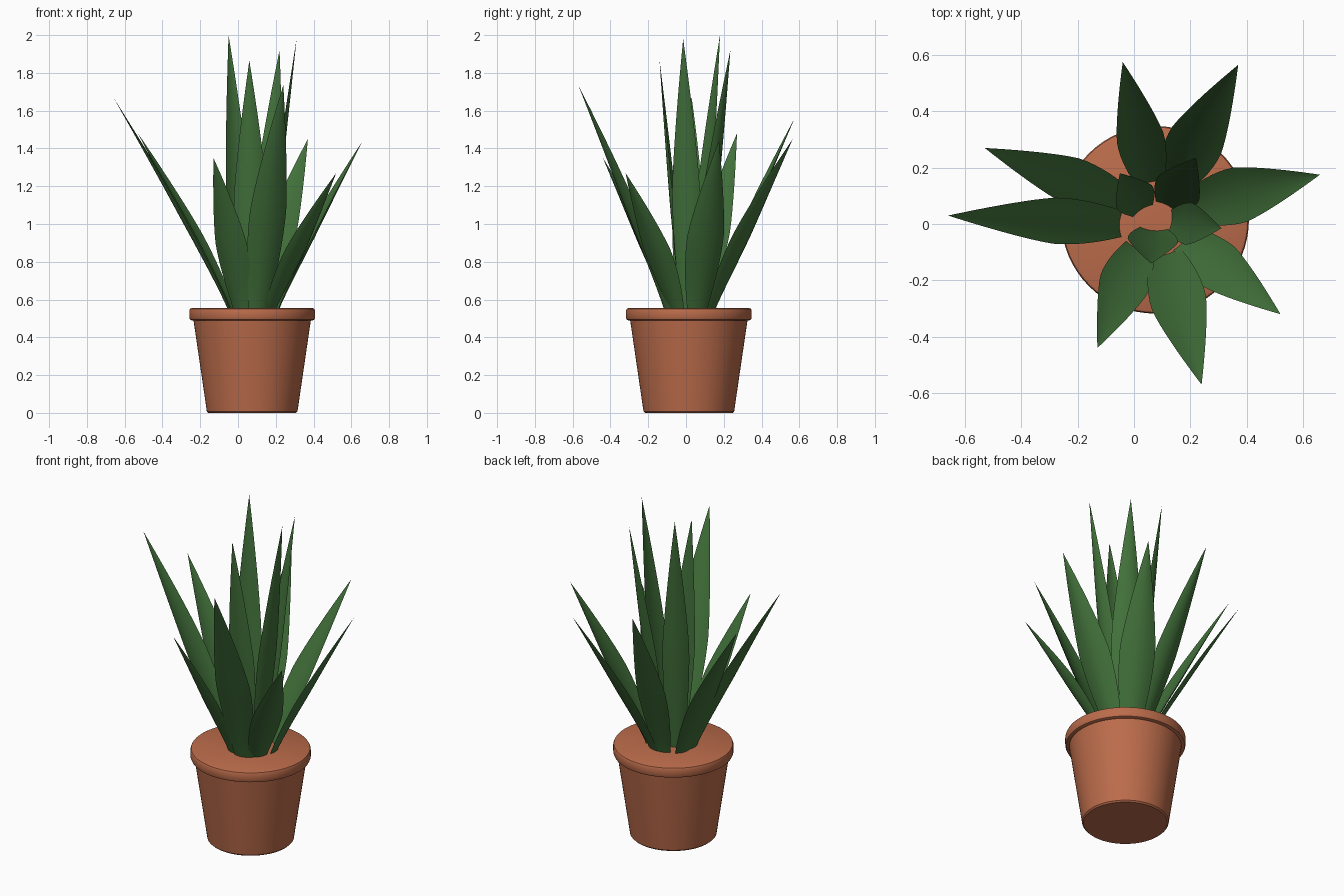
import bpy, bmesh, math
from mathutils import Vector

cube = bpy.data.objects.get("Cube")
if cube:
    bpy.data.objects.remove(cube, do_unlink=True)


def material(name, rgb):
    m = bpy.data.materials.new(name)
    m.use_nodes = True
    m.diffuse_color = (*rgb, 1)
    bsdf = next(n for n in m.node_tree.nodes if n.type == "BSDF_PRINCIPLED")
    bsdf.inputs["Base Color"].default_value = (*rgb, 1)
    bsdf.inputs["Roughness"].default_value = 0.7
    return m


terracotta = material("terracotta", (0.50, 0.15, 0.07))
leaf_green = material("leaf green", (0.053, 0.162, 0.042))
POT_CENTRE = Vector((0.075, 0.015, 0))


def finish(name, bm, mat, angle):
    bmesh.ops.remove_doubles(bm, verts=bm.verts, dist=0.0003)
    bmesh.ops.recalc_face_normals(bm, faces=bm.faces)
    mesh = bpy.data.meshes.new(name)
    bm.to_mesh(mesh)
    bm.free()
    mesh.materials.append(mat)
    obj = bpy.data.objects.new(name, mesh)
    bpy.context.collection.objects.link(obj)
    bpy.ops.object.select_all(action="DESELECT")
    obj.select_set(True)
    bpy.context.view_layer.objects.active = obj
    bpy.ops.object.shade_smooth_by_angle(angle=math.radians(angle))
    return obj


def lathe(name, profile, mat):
    """Turn a radius/height profile around the pot axis."""
    bm = bmesh.new()
    verts = [bm.verts.new(POT_CENTRE + Vector((r, 0, z))) for r, z in profile]
    edges = [bm.edges.new(pair) for pair in zip(verts, verts[1:])]
    bmesh.ops.spin(bm, geom=verts + edges, cent=POT_CENTRE, axis=(0, 0, 1),
                   angle=math.tau, steps=64, use_merge=True)
    return finish(name, bm, mat, 35)


# Tapered pot and rounded rim with closed top
lathe("pot_body", [(0, 0), (0.232, 0), (0.24, 0.008), (0.312, 0.5), (0, 0.5)], terracotta)
lathe("pot_rim", [(0, 0.49), (0.32, 0.49), (0.329, 0.494), (0.333, 0.503),
                  (0.333, 0.542), (0.329, 0.551), (0.32, 0.555), (0, 0.555)], terracotta)


def blade_width(t):
    """Narrow foot, broad middle, long pointed tip."""
    peak = 0.43
    if t < peak:
        return 0.52 + 0.48 * math.sin(t / peak * math.pi / 2)
    return 1 - ((t - peak) / (1 - peak)) ** 1.3


def leaf(name, base, tip, width, bend, rows=18, cols=8):
    """Cupped pointed blade with a crescent cross-section."""
    foot, end = Vector((*base, 0.53)), Vector(tip)
    span = end - foot
    lean = Vector((span.x, span.y, 0)).normalized()
    side = Vector((-lean.y, lean.x, 0))
    outward = side.cross(span).normalized()
    if outward.dot(lean) < 0:
        outward.negate()
    bm = bmesh.new()
    rings = []
    for i in range(rows + 1):
        t = i / rows
        centre = foot + span * t
        flat = t ** bend - t
        centre += Vector((span.x, span.y, 0)) * flat
        half = width / 2 * max(blade_width(t), 0)
        ring = []
        # Outer surface runs across, inner surface runs back
        for k in range(2 * cols):
            u = -1 + 2 * k / cols if k <= cols else 3 - 2 * k / cols
            depth = 0.30 if k <= cols else 0.18
            offset = half * (depth * (1 - u * u) - 0.15)
            ring.append(bm.verts.new(centre + side * half * u + outward * offset))
        rings.append(ring)
    for a, b in zip(rings, rings[1:]):
        for k in range(2 * cols):
            n = (k + 1) % (2 * cols)
            bm.faces.new((a[k], a[n], b[n], b[k]))
    bm.faces.new(rings[0])
    return finish(name, bm, leaf_green, 40)


# Outer ring of spreading leaves: foot, tip, width
outer = [
    ((0.06, 0.14), (-0.04, 0.575, 1.56), 0.17),
    ((0.13, 0.13), (0.37, 0.565, 1.45), 0.20),
    ((0.20, 0.06), (0.66, 0.175, 1.44), 0.20),
    ((0.17, -0.05), (0.52, -0.32, 1.27), 0.18),
    ((0.11, -0.10), (0.24, -0.57, 1.735), 0.20),
    ((0.02, -0.08), (-0.13, -0.44, 1.35), 0.18),
    ((-0.04, 0.00), (-0.66, 0.03, 1.67), 0.165),
    ((-0.03, 0.08), (-0.53, 0.27, 1.48), 0.17),
]
for i, (base, tip, width) in enumerate(outer, 1):
    leaf(f"outer_leaf_{i}", base, tip, width, 1.1)

# Inner upright leaves
inner = [
    ((0.03, 0.05), (-0.05, 0.18, 2.0), 0.15),
    ((0.12, 0.06), (0.22, 0.235, 1.92), 0.17),
    ((0.13, 0.01), (0.31, -0.015, 1.98), 0.15),
    ((0.07, -0.02), (0.06, -0.14, 1.865), 0.18),
]
for i, (base, tip, width) in enumerate(inner, 1):
    leaf(f"inner_leaf_{i}", base, tip, width, 1.0)
